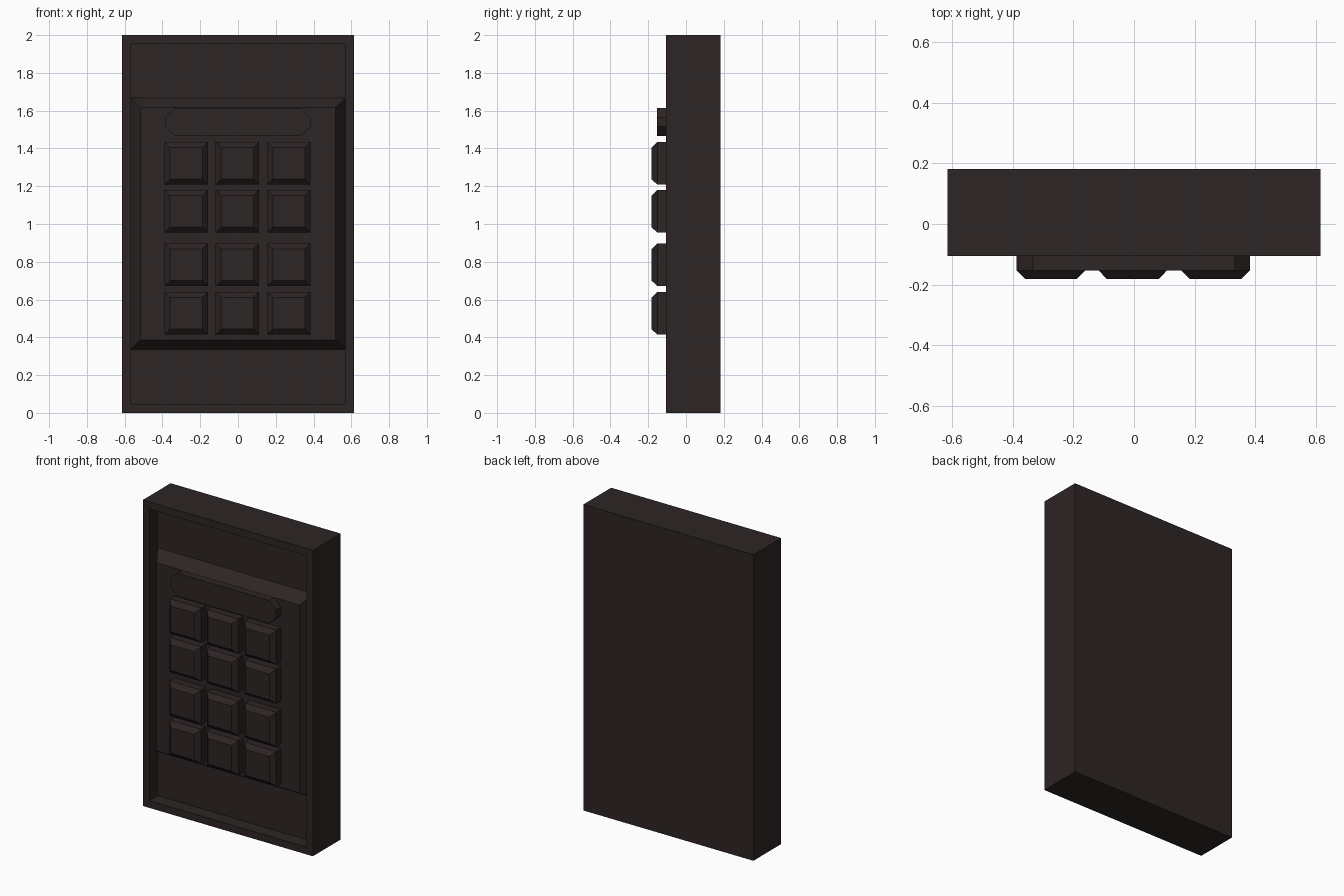
import bpy, bmesh

if "Cube" in bpy.data.objects:
    bpy.data.objects.remove(bpy.data.objects["Cube"])

# One dark brown plastic for everything
plastic = bpy.data.materials.new("dark_brown_plastic")
plastic.diffuse_color = (0.027, 0.018, 0.018, 1)
plastic.use_nodes = True
plastic.node_tree.nodes["Principled BSDF"].inputs["Base Color"].default_value = plastic.diffuse_color

FRONT, BACK, FLOOR = -0.105, 0.182, -0.018


def rect(x0, x1, z0, z1, inset=0.0):
    x0, x1, z0, z1 = x0 + inset, x1 - inset, z0 + inset, z1 - inset
    return [(x0, z0), (x1, z0), (x1, z1), (x0, z1)]


def loft(name, rings):
    """Skin a list of (y, xz outline) rings from back to front, capping both ends."""
    bm = bmesh.new()
    loops = [[bm.verts.new((x, y, z)) for x, z in pts] for y, pts in rings]
    n = len(loops[0])
    for a, b in zip(loops, loops[1:]):
        for i in range(n):
            j = (i + 1) % n
            bm.faces.new((a[i], a[j], b[j], b[i]))
    bm.faces.new(loops[0][::-1])
    bm.faces.new(loops[-1])
    bmesh.ops.recalc_face_normals(bm, faces=bm.faces)
    mesh = bpy.data.meshes.new(name)
    bm.to_mesh(mesh)
    bm.free()
    mesh.materials.append(plastic)
    obj = bpy.data.objects.new(name, mesh)
    bpy.context.collection.objects.link(obj)
    return obj


# Housing: box with a raised rim around a recessed front
outer = (-0.615, 0.615, 0.0, 2.0)
loft("housing", [
    (BACK, rect(*outer)),
    (FRONT, rect(*outer)),
    (FRONT, rect(*outer, inset=0.047)),
    (FLOOR, rect(*outer, inset=0.047)),
])

# Raised keypad panel with sloped edges, flush with the rim
panel = (-0.568, 0.568, 0.335, 1.668)
loft("keypad_panel", [
    (FLOOR, rect(*panel)),
    (FRONT + 0.001, rect(*panel, inset=0.052)),
])

# Display bar with clipped corners
x, z0, z1, c = 0.383, 1.465, 1.615, 0.05
bar = [(-x + c, z0), (x - c, z0), (x, z0 + c), (x, z1 - c),
       (x - c, z1), (-x + c, z1), (-x, z1 - c), (-x, z0 + c)]
loft("display_bar", [(FRONT + 0.01, bar), (-0.153, bar)])

# Keys: four rows of three with chamfered tops
for row, zc in enumerate((1.321, 1.067, 0.784, 0.527)):
    for col, xc in enumerate((-0.274, -0.004, 0.269)):
        key = (xc - 0.114, xc + 0.114, zc - 0.113, zc + 0.113)
        loft(f"key_{row + 1}_{col + 1}", [
            (FRONT + 0.01, rect(*key)),
            (-0.152, rect(*key)),
            (-0.182, rect(*key, inset=0.029)),
        ])
